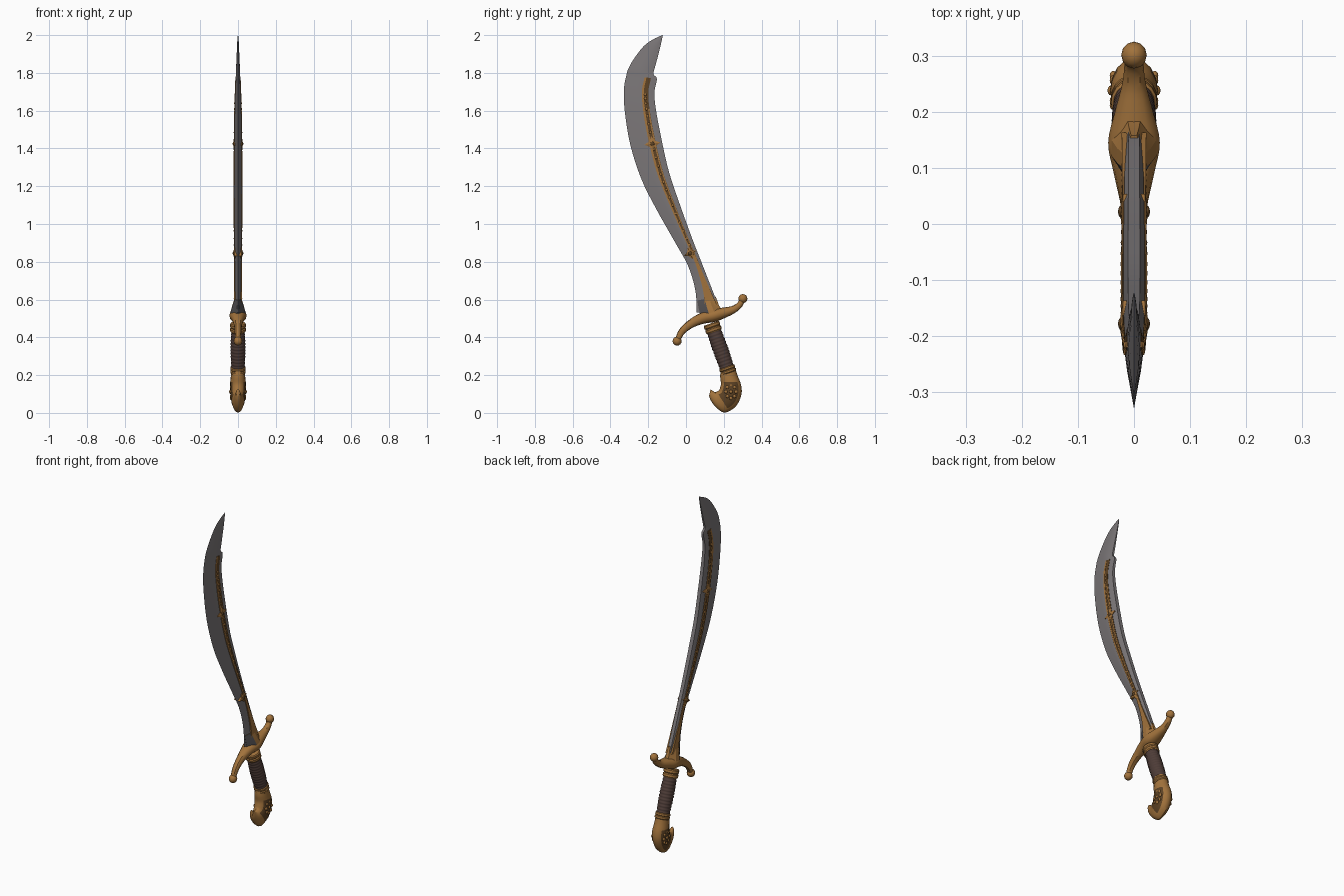
import bpy, bmesh, math
from mathutils import Vector, Matrix

if "Cube" in bpy.data.objects:
    bpy.data.objects.remove(bpy.data.objects["Cube"])


def material(name, rgb):
    m = bpy.data.materials.new(name)
    m.diffuse_color = (*rgb, 1)
    m.use_nodes = True
    m.node_tree.nodes["Principled BSDF"].inputs["Base Color"].default_value = m.diffuse_color
    return m


STEEL = material("steel", (0.20, 0.185, 0.19))
DARK_STEEL = material("dark steel", (0.09, 0.085, 0.09))
GOLD = material("aged gold", (0.36, 0.17, 0.045))
DARK_GOLD = material("dark gold", (0.11, 0.055, 0.018))
LEATHER = material("brown leather", (0.075, 0.045, 0.038))


def finish(bm, name, mats, angle=35):
    bmesh.ops.recalc_face_normals(bm, faces=bm.faces)
    me = bpy.data.meshes.new(name)
    bm.to_mesh(me)
    bm.free()
    for m in mats:
        me.materials.append(m)
    me.shade_smooth()
    me.set_sharp_from_angle(angle=math.radians(angle))
    ob = bpy.data.objects.new(name, me)
    bpy.context.collection.objects.link(ob)
    return ob


def spline(rows, n=4):
    """Catmull-Rom through rows of numbers."""
    out = []
    for i in range(len(rows) - 1):
        p = [rows[max(0, min(len(rows) - 1, i + k))] for k in (-1, 0, 1, 2)]
        for j in range(n):
            t = j / n
            out.append([0.5 * (2 * b + (c - a) * t + (2 * a - 5 * b + 4 * c - d) * t * t
                               + (3 * b - a - 3 * c + d) * t ** 3) for a, b, c, d in zip(*p)])
    return out + [list(rows[-1])]


def ribbon(name, rows, section, mats, rule=None, angle=35):
    """Loft: rows hold (y0, z0, y1, z1, half width); section holds (across, x factor)."""
    bm = bmesh.new()
    rings = [[bm.verts.new((s * h, y0 + (y1 - y0) * f, z0 + (z1 - z0) * f)) for f, s in section]
             for y0, z0, y1, z1, h in rows]
    n = len(section)
    for i in range(len(rings) - 1):
        for k in range(n):
            a, b = rings[i], rings[i + 1]
            face = bm.faces.new((a[k], a[(k + 1) % n], b[(k + 1) % n], b[k]))
            if rule:
                face.material_index = rule(i / (len(rings) - 1), (section[k][0] + section[(k + 1) % n][0]) / 2)
    bm.faces.new(rings[0])
    bm.faces.new(rings[-1])
    return finish(bm, name, mats, angle)


def oval(n, power=1.0):
    pts = []
    for k in range(n):
        a = 2 * math.pi * k / n
        s = math.sin(a)
        pts.append((0.5 - 0.5 * math.cos(a), math.copysign(abs(s) ** power, s)))
    return pts


def tube(path):
    """Turn (y, z, half thickness, half width) centre points into ribbon rows."""
    rows = []
    for i, (y, z, r, h) in enumerate(path):
        a, b = path[max(0, i - 1)], path[min(len(path) - 1, i + 1)]
        d = Vector((b[0] - a[0], b[1] - a[1])).normalized()
        rows.append((y - d.y * r, z + d.x * r, y + d.y * r, z - d.x * r, h))
    return rows


def box(f0, f1, s):
    return [(f0, s), (f1, s), (f1, -s), (f0, -s)]


# Blade: cutting edge, back edge, half thickness
blade = spline([
    (0.055, 0.53, 0.175, 0.55, 0.019), (0.055, 0.60, 0.155, 0.61, 0.018),
    (0.043, 0.68, 0.12, 0.70, 0.018), (0.008, 0.785, 0.075, 0.815, 0.018),
    (-0.06, 0.907, 0.03, 0.93, 0.019), (-0.155, 1.075, -0.035, 1.11, 0.02),
    (-0.235, 1.235, -0.09, 1.275, 0.02), (-0.295, 1.42, -0.13, 1.45, 0.019),
    (-0.325, 1.605, -0.16, 1.61, 0.017), (-0.328, 1.72, -0.167, 1.70, 0.014),
    (-0.315, 1.79, -0.154, 1.768, 0.012), (-0.306, 1.82, -0.172, 1.795, 0.011),
    (-0.28, 1.868, -0.16, 1.845, 0.009), (-0.225, 1.94, -0.143, 1.91, 0.006),
    (-0.175, 1.977, -0.131, 1.96, 0.004), (-0.125, 2.0, -0.123, 1.997, 0.001)])
half = [(0.4, 0.75), (0.6, 1), (0.8, 0.95), (1, 0.55)]
ribbon("blade", blade, [(0, 0)] + half + [(f, -s) for f, s in reversed(half)], [STEEL], angle=20)

# Inlaid trim along the fuller, running through to both faces
fuller = blade[6:41]
ribbon("fuller_channel", fuller, box(0.60, 0.80, 1.05), [DARK_GOLD])
ribbon("trim_front_line", fuller, box(0.59, 0.655, 1.16), [GOLD])
ribbon("trim_back_line", fuller[:27], box(0.75, 0.79, 1.14), [GOLD])
langet = []
for i, (y0, z0, y1, z1, h) in enumerate(blade[2:14]):
    t = i / 11
    a, b = 0.38 + 0.2 * t, 0.96 - 0.22 * t
    langet.append((y0 + (y1 - y0) * a, z0 + (z1 - z0) * a, y0 + (y1 - y0) * b, z0 + (z1 - z0) * b, h * 1.2))
ribbon("blade_langet", langet, box(0, 1, 1), [GOLD])


def beads(name, points, radius, mat, flat=1.0):
    bm = bmesh.new()
    for x, y, z in points:
        bmesh.ops.create_uvsphere(bm, u_segments=12, v_segments=8, radius=radius,
                                  matrix=Matrix.Translation((x, y, z)) @ Matrix.Diagonal((flat, 1, 1, 1)))
    return finish(bm, name, [mat], 60)


studs = []
for y0, z0, y1, z1, h in fuller[1:30]:
    studs += [(s * h, y0 + (y1 - y0) * 0.7, z0 + (z1 - z0) * 0.7) for s in (-1, 1)]
beads("trim_studs", studs, 0.007, GOLD, 0.6)


# Star ornaments on the blade
def star(name, y, z, r, h, tilt):
    bm = bmesh.new()
    rim = []
    for k in range(8):
        a = tilt + k * math.pi / 4
        q = r * (1 if k % 2 == 0 else 0.5)
        rim.append([bm.verts.new((s * h * 0.85, y + q * math.cos(a), z + q * math.sin(a))) for s in (-1, 1)])
    for s in (0, 1):
        mid = bm.verts.new(((2 * s - 1) * h * 1.15, y, z))
        for k in range(8):
            bm.faces.new((rim[k][s], rim[(k + 1) % 8][s], mid))
    for k in range(8):
        j = (k + 1) % 8
        bm.faces.new((rim[k][0], rim[k][1], rim[j][1], rim[j][0]))
    finish(bm, name, [GOLD], 20)


star("upper_star", -0.178, 1.425, 0.042, 0.023, 0.15)
star("lower_star", 0.022, 0.845, 0.034, 0.023, 0.4)
beads("star_bosses", [(s * 0.023, y, z) for s in (-1, 1) for y, z in ((-0.178, 1.425), (0.022, 0.845))],
      0.011, DARK_GOLD, 0.5)

# Crossguard with ball ends
guard = spline([
    (-0.045, 0.385, 0.014, 0.015), (-0.02, 0.433, 0.018, 0.018), (0.03, 0.474, 0.023, 0.023),
    (0.09, 0.502, 0.03, 0.036), (0.145, 0.515, 0.034, 0.046), (0.20, 0.53, 0.028, 0.034),
    (0.25, 0.547, 0.02, 0.021), (0.285, 0.573, 0.016, 0.017), (0.30, 0.607, 0.014, 0.016)])
ribbon("crossguard", tube(guard), oval(12, 0.8), [GOLD])
beads("guard_balls", [(0, -0.047, 0.38), (0, 0.301, 0.605)], 0.024, GOLD, 0.95)

# Tapered blade socket above the guard
ribbon("blade_socket", [(0.075, 0.52, 0.19, 0.54, 0.04), (0.066, 0.56, 0.172, 0.575, 0.03),
                        (0.06, 0.595, 0.158, 0.615, 0.017)],
       [(0, 0.15), (0.4, 1), (0.65, 1), (1, 0.3), (1, -0.3), (0.65, -1), (0.4, -1), (0, -0.15)],
       [GOLD, DARK_STEEL], lambda t, f: 1 if f < 0.35 else 0, 20)

# Grip with leather wrap ridges
top, bottom = Vector((0.137, 0.465)), Vector((0.222, 0.225))


def along(t, r, h):
    p = top.lerp(bottom, t)
    return (p.x, p.y, r, h)


wrap = []
for i in range(49):
    w = 0.003 * abs(math.sin(math.pi * i / 4)) + 0.004 * math.sin(math.pi * i / 48)
    wrap.append(along(0.1 + 0.85 * i / 48, 0.035 + w, 0.033 + w))
ribbon("leather_grip", tube(wrap), oval(20), [LEATHER], angle=50)


def collar(name, t0, t1, r, h):
    ts = [(0, 0.9), (0.12, 1), (0.38, 1), (0.5, 0.9), (0.62, 1), (0.88, 1), (1, 0.9)]
    ribbon(name, tube([along(t0 + (t1 - t0) * t, r * k, h * k) for t, k in ts]), oval(20), [GOLD])


collar("upper_collar", -0.04, 0.15, 0.044, 0.042)
collar("lower_collar", 0.92, 1.06, 0.043, 0.041)

# Hooked pommel: inner curve, outer curve, half width
pommel = spline([
    (0.183, 0.225, 0.258, 0.245, 0.034), (0.181, 0.19, 0.272, 0.20, 0.038),
    (0.185, 0.155, 0.291, 0.15, 0.042), (0.180, 0.132, 0.294, 0.10, 0.042),
    (0.175, 0.120, 0.272, 0.045, 0.039), (0.165, 0.113, 0.238, 0.014, 0.034),
    (0.155, 0.110, 0.20, 0.002, 0.027), (0.147, 0.113, 0.16, 0.028, 0.021),
    (0.14, 0.118, 0.133, 0.063, 0.016), (0.13, 0.125, 0.122, 0.09, 0.010)])
ribbon("pommel", pommel, oval(16), [GOLD, DARK_GOLD],
       lambda t, f: 1 if 0.17 < t < 0.56 and 0.2 < f < 0.8 else 0)

# Rosette of raised beads on both sides of the pommel
petals = []
for s in (-1, 1):
    petals.append((s * 0.041, 0.238, 0.112))
    for k in range(8):
        a = k * math.pi / 4
        petals.append((s * 0.037, 0.238 + 0.026 * math.cos(a), 0.112 + 0.034 * math.sin(a)))
beads("pommel_rosette", petals, 0.009, GOLD, 0.7)
